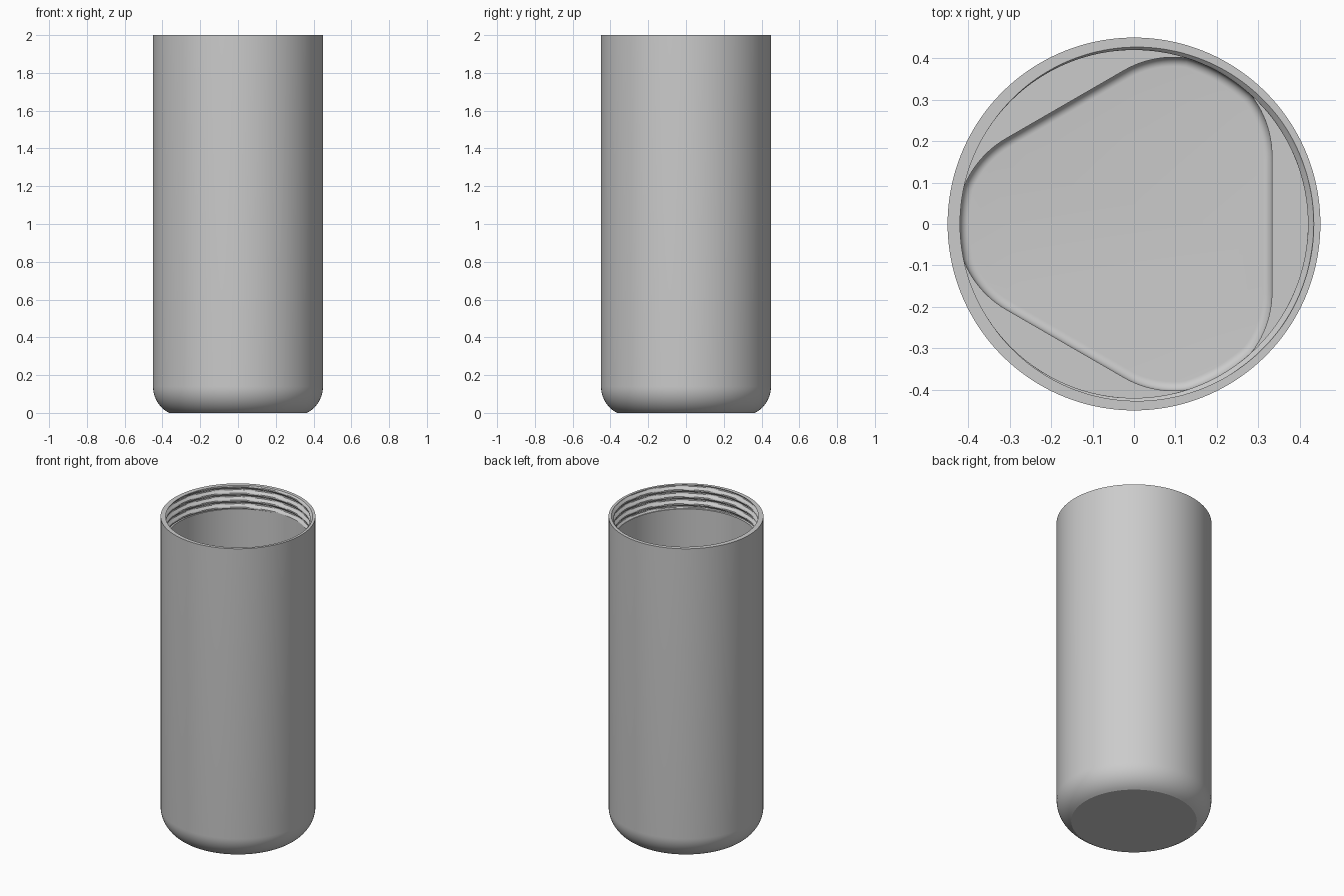
import bpy
import bmesh
from math import sin, cos, pi, sqrt, asin, radians

cube = bpy.data.objects.get("Cube")
if cube:
    bpy.data.objects.remove(cube, do_unlink=True)

SEGS = 180
OUTER, BORE, FOOT = 0.45, 0.42, 0.365
TOP, THREAD_END, SHELF, FLOOR = 2.0, 1.85, 0.30, 0.16
PITCH, GROOVE, FILLET = 0.045, 0.014, 0.022

grey = bpy.data.materials.new("plain_grey")
grey.use_nodes = True
colour = (0.6, 0.6, 0.6, 1)
grey.diffuse_color = colour
grey.node_tree.nodes["Principled BSDF"].inputs["Base Color"].default_value = colour


def circle(radius):
    return lambda a: radius


def thread(z):
    """Radius of the helical groove around the mouth at height z."""
    def radius(a):
        turn = ((z - TOP) / PITCH - a / (2 * pi)) % 1
        wave = abs(2 * turn - 1)
        return BORE + GROOVE * min(1, max(0, 1.6 * wave - 0.3))
    return radius


def rounded_triangle(inset):
    """Radius of the three-sided pocket, limited by the bore."""
    centre, corner = 0.19, 0.238 - inset

    def radius(a):
        third = 2 * pi / 3
        fold = abs((a + third / 2) % third - third / 2)
        flat = (centre / 2 + corner) / cos(fold)
        if flat * sin(fold) > centre * sin(pi / 3):
            off = pi / 3 - fold
            flat = centre * cos(off) + sqrt(corner ** 2 - (centre * sin(off)) ** 2)
        return min(flat, BORE - inset)
    return radius


# Rings from the underside, up the outside, over the rim and down the inside
rings = []
rise = 0.14
drop = OUTER - FOOT
bend = (drop ** 2 + rise ** 2) / (2 * drop)
sweep = asin(rise / bend)
for i in range(13):
    t = sweep * (1 - i / 12)
    rings.append((circle(OUTER - bend + bend * cos(t)), rise - bend * sin(t)))
rings.append((circle(OUTER), TOP))

# Threaded mouth
rows = 50
for i in range(rows + 1):
    z = TOP + (THREAD_END - TOP) * i / rows
    rings.append((thread(z), z))

# Smooth bore, shelf and filleted pocket
rings += [(circle(BORE), THREAD_END), (circle(BORE), SHELF),
          (rounded_triangle(0), SHELF)]
for i in range(9):
    t = pi / 2 * i / 8
    rings.append((rounded_triangle(FILLET * (1 - cos(t))),
                  FLOOR + FILLET * (1 - sin(t))))

bm = bmesh.new()
loops = []
for radius, z in rings:
    loop = []
    for s in range(SEGS):
        a = 2 * pi * s / SEGS
        r = radius(a)
        loop.append(bm.verts.new((r * cos(a), r * sin(a), z)))
    loops.append(loop)
for low, high in zip(loops, loops[1:]):
    for s in range(SEGS):
        n = (s + 1) % SEGS
        bm.faces.new((low[s], low[n], high[n], high[s]))
bm.faces.new(loops[0][::-1])
bm.faces.new(loops[-1])
bmesh.ops.remove_doubles(bm, verts=bm.verts, dist=0.00001)
bmesh.ops.recalc_face_normals(bm, faces=bm.faces)

mesh = bpy.data.meshes.new("threaded_container")
bm.to_mesh(mesh)
bm.free()
mesh.materials.append(grey)
body = bpy.data.objects.new("threaded_container", mesh)
bpy.context.collection.objects.link(body)

# Smooth walls with crisp edges
bpy.ops.object.select_all(action="DESELECT")
body.select_set(True)
bpy.context.view_layer.objects.active = body
bpy.ops.object.shade_smooth_by_angle(angle=radians(20))
